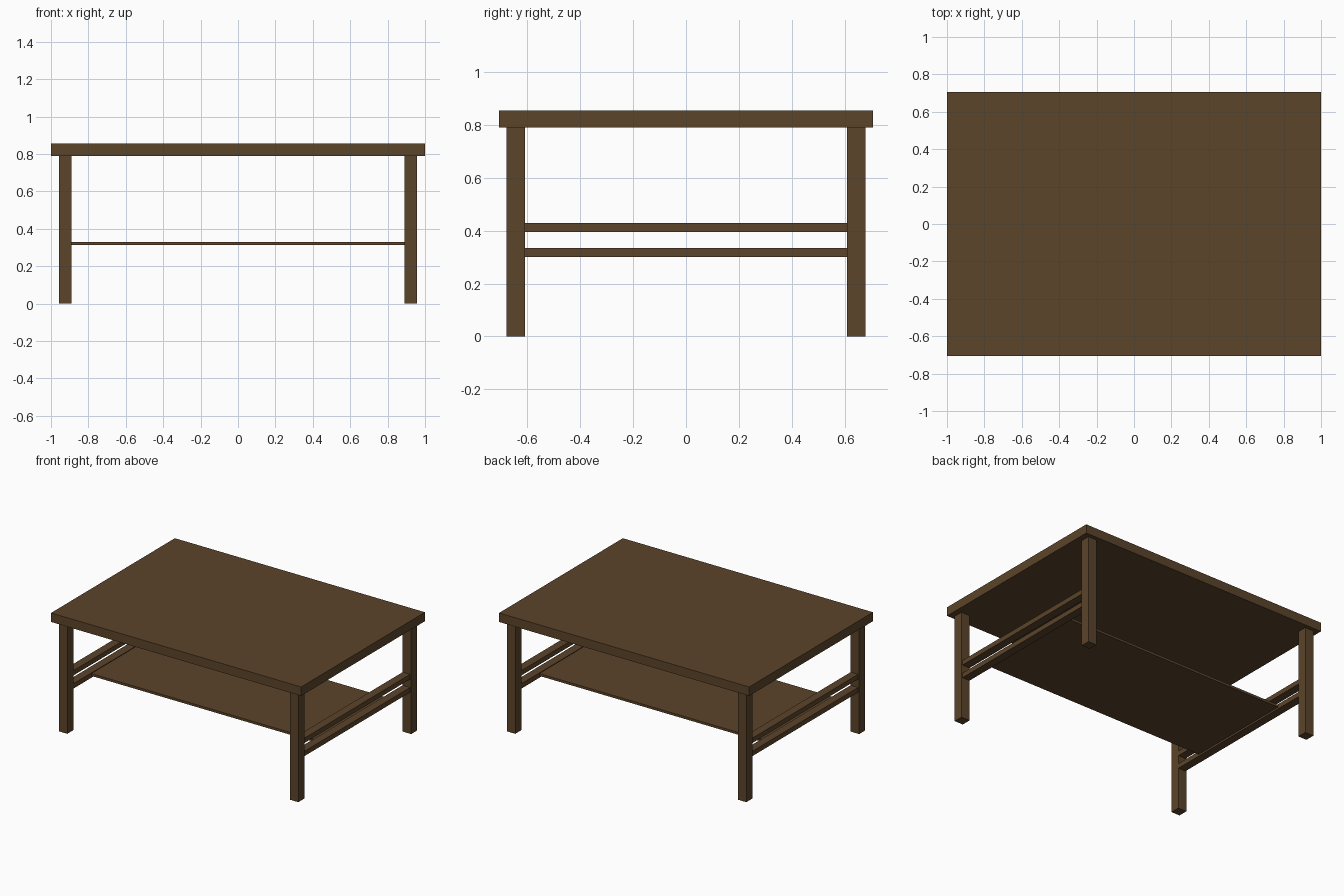
import bpy

if "Cube" in bpy.data.objects:
    bpy.data.objects.remove(bpy.data.objects["Cube"])

wood = bpy.data.materials.new("brown_wood")
wood.diffuse_color = (0.105, 0.058, 0.023, 1)
wood.use_nodes = True
wood.node_tree.nodes["Principled BSDF"].inputs["Base Color"].default_value = wood.diffuse_color


def box(name, x, y, z):
    """Box spanning the given (min, max) ranges."""
    spans = (x, y, z)
    bpy.ops.mesh.primitive_cube_add(size=1, location=[(a + b) / 2 for a, b in spans])
    ob = bpy.context.object
    ob.name = name
    ob.scale = [b - a for a, b in spans]
    bpy.ops.object.transform_apply(location=False, rotation=False, scale=True)
    ob.data.materials.append(wood)


def mirrored(lo, hi, s):
    return (lo, hi) if s > 0 else (-hi, -lo)


# Table top and lower shelf
box("table_top", (-1, 1), (-0.707, 0.707), (0.79, 0.855))
box("lower_shelf", (-0.89, 0.89), (-0.403, 0.403), (0.313, 0.33))

for sx, side in ((-1, "left"), (1, "right")):
    # Corner legs
    for sy, end in ((-1, "front"), (1, "back")):
        box(f"{end}_{side}_leg", mirrored(0.89, 0.958, sx),
            mirrored(0.61, 0.679, sy), (0, 0.79))
    # Pair of side rails between the legs
    for label, z in (("lower", (0.30, 0.335)), ("upper", (0.395, 0.43))):
        box(f"{side}_{label}_rail", mirrored(0.89, 0.95, sx), (-0.61, 0.61), z)
